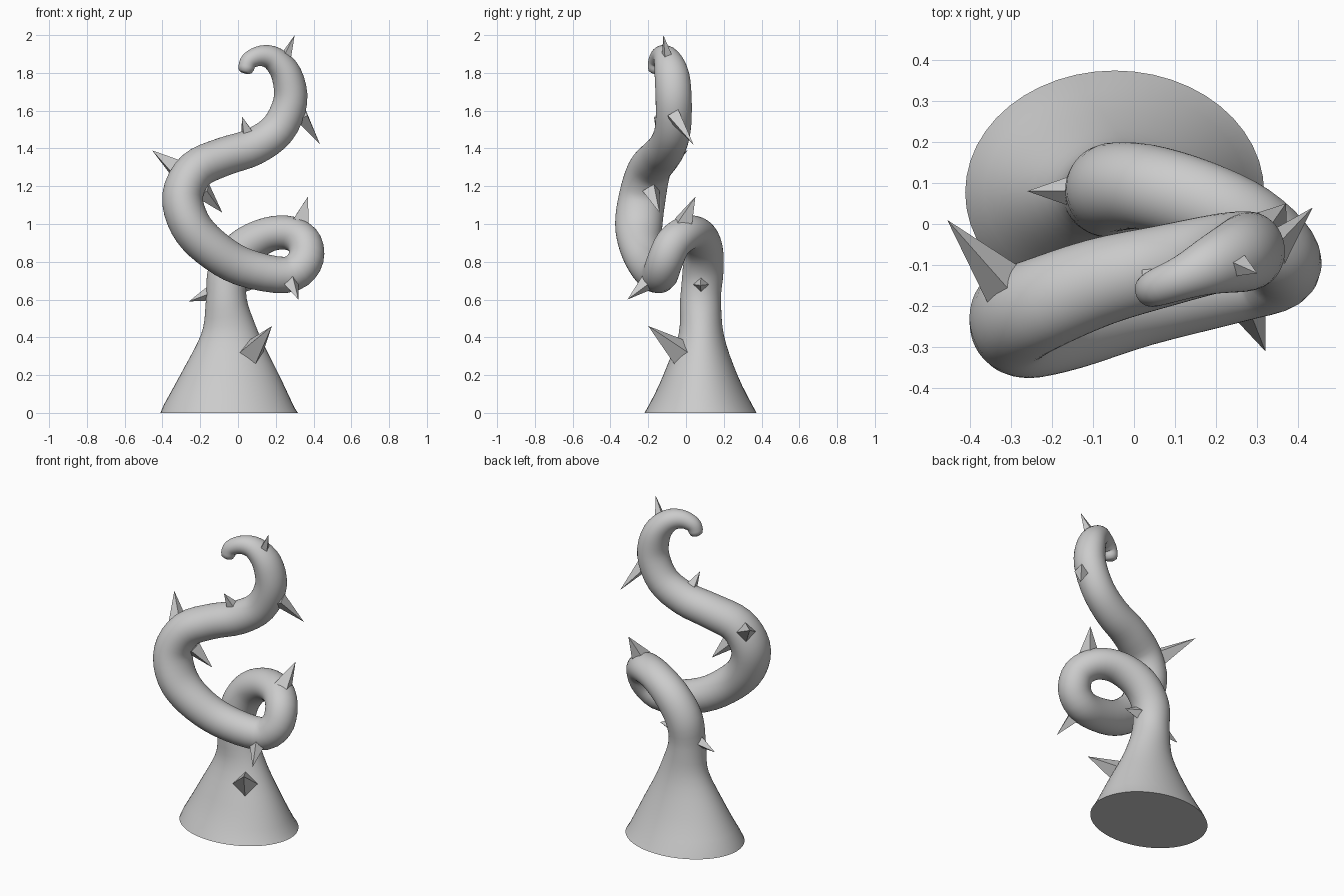
import bpy, bmesh, math
from mathutils import Vector

if "Cube" in bpy.data.objects:
    bpy.data.objects.remove(bpy.data.objects["Cube"])

# Tentacle centreline: x, y, z, radius, stretch along y
PATH = [
    (-.047, .077, 0, .364, .815), (-.043, .077, .2, .262, .75), (-.045, .08, .42, .152, .78),
    (-.062, .077, .6, .108, 1), (-.05, .09, .75, .108, 1), (.03, .09, .87, .104, 1),
    (.16, .055, .944, .092, 1.1), (.28, .0, .95, .09, 1.1), (.355, -.07, .895, .092, 1.05),
    (.35, -.115, .795, .095, 1), (.25, -.143, .73, .096, 1), (.02, -.195, .775, .102, 1),
    (-.15, -.24, .88, .107, 1.05), (-.255, -.25, 1.0, .109, 1.15), (-.293, -.23, 1.15, .108, 1.15),
    (-.225, -.195, 1.285, .105, 1.1), (-.08, -.14, 1.355, .102, 1.05), (.08, -.1, 1.408, .099, 1),
    (.21, -.07, 1.5, .095, 1), (.277, -.065, 1.65, .09, 1.06), (.257, -.075, 1.79, .081, 1.13),
    (.19, -.1, 1.873, .066, 1.1), (.12, -.13, 1.89, .054, 1), (.06, -.153, 1.865, .046, 1),
    (.043, -.16, 1.825, .042, 1),
]
SIDES, STEPS = 48, 4

# Spikes: base centre, tip, base radius
SPIKES = [
    ((.06, -.01, .305), (.18, -.2, .46), .08),
    ((.265, -.17, .72), (.32, -.31, .6), .06),
    ((.325, -.015, 1.0), (.37, .05, 1.145), .06),
    ((.335, -.065, 1.575), (.435, .04, 1.42), .045),
    ((.255, -.1, 1.89), (.3, -.12, 2.0), .03),
    ((.06, -.115, 1.455), (.02, -.17, 1.57), .05),
    ((-.3, -.165, 1.27), (-.455, .01, 1.39), .065),
    ((-.185, -.185, 1.175), (-.083, -.14, 1.06), .05),
    ((-.14, .08, .635), (-.26, .08, .59), .042),
    ((.035, .08, .68), (.13, .075, .675), .042),
]


def add_object(name, bm):
    bmesh.ops.recalc_face_normals(bm, faces=bm.faces)
    mesh = bpy.data.meshes.new(name)
    bm.to_mesh(mesh)
    bm.free()
    ob = bpy.data.objects.new(name, mesh)
    bpy.context.collection.objects.link(ob)
    return ob


def smooth_path(pts):
    """Catmull-Rom through all five channels."""
    out = []
    for i in range(len(pts) - 1):
        p = [pts[max(0, min(len(pts) - 1, i + k))] for k in (-1, 0, 1, 2)]
        for s in range(STEPS):
            t = s / STEPS
            out.append([.5 * (2 * b + (c - a) * t + (2 * a - 5 * b + 4 * c - d) * t * t
                              + (3 * b - a - 3 * c + d) * t ** 3) for a, b, c, d in zip(*p)])
    return out + [list(pts[-1])]


# Tentacle swept along the path with a twist-free frame
pts = smooth_path(PATH)
pos = [Vector(p[:3]) for p in pts]
bm = bmesh.new()
rings, side = [], Vector((1, 0, 0))
for i, p in enumerate(pts):
    tan = (pos[min(i + 1, len(pos) - 1)] - pos[max(i - 1, 0)]).normalized()
    if i == 0:
        tan = Vector((0, 0, 1))
    side = (side - tan * side.dot(tan)).normalized()
    up = tan.cross(side)
    ring = []
    for k in range(SIDES):
        a = 2 * math.pi * k / SIDES
        off = p[3] * (side * math.cos(a) + up * math.sin(a))
        off.y *= p[4]
        ring.append(bm.verts.new(pos[i] + off))
    rings.append(ring)
# Rounded tip
for f, h in ((.85, .6), (.5, .9)):
    rings.append([bm.verts.new(pos[-1] + (v.co - pos[-1]) * f + tan * .03 * h)
                  for v in rings[len(pts) - 1]])
for r0, r1 in zip(rings, rings[1:]):
    for k in range(SIDES):
        j = (k + 1) % SIDES
        bm.faces.new((r0[k], r0[j], r1[j], r1[k]))
bm.faces.new(rings[0])
bm.faces.new(rings[-1])
tentacle = add_object("tentacle", bm)
bpy.context.view_layer.objects.active = tentacle
tentacle.select_set(True)
bpy.ops.object.shade_smooth_by_angle(angle=math.radians(50))

# Four-sided flat spikes
for n, (base, tip, r) in enumerate(SPIKES):
    base, tip = Vector(base), Vector(tip)
    d = tip - base
    bm = bmesh.new()
    bmesh.ops.create_cone(bm, cap_ends=True, segments=4, radius1=r, radius2=0, depth=d.length)
    bmesh.ops.remove_doubles(bm, verts=bm.verts, dist=1e-5)
    rot = d.to_track_quat('Z', 'Y').to_matrix()
    for v in bm.verts:
        v.co = rot @ v.co + (base + tip) / 2
    add_object(f"spike_{n + 1}", bm)
